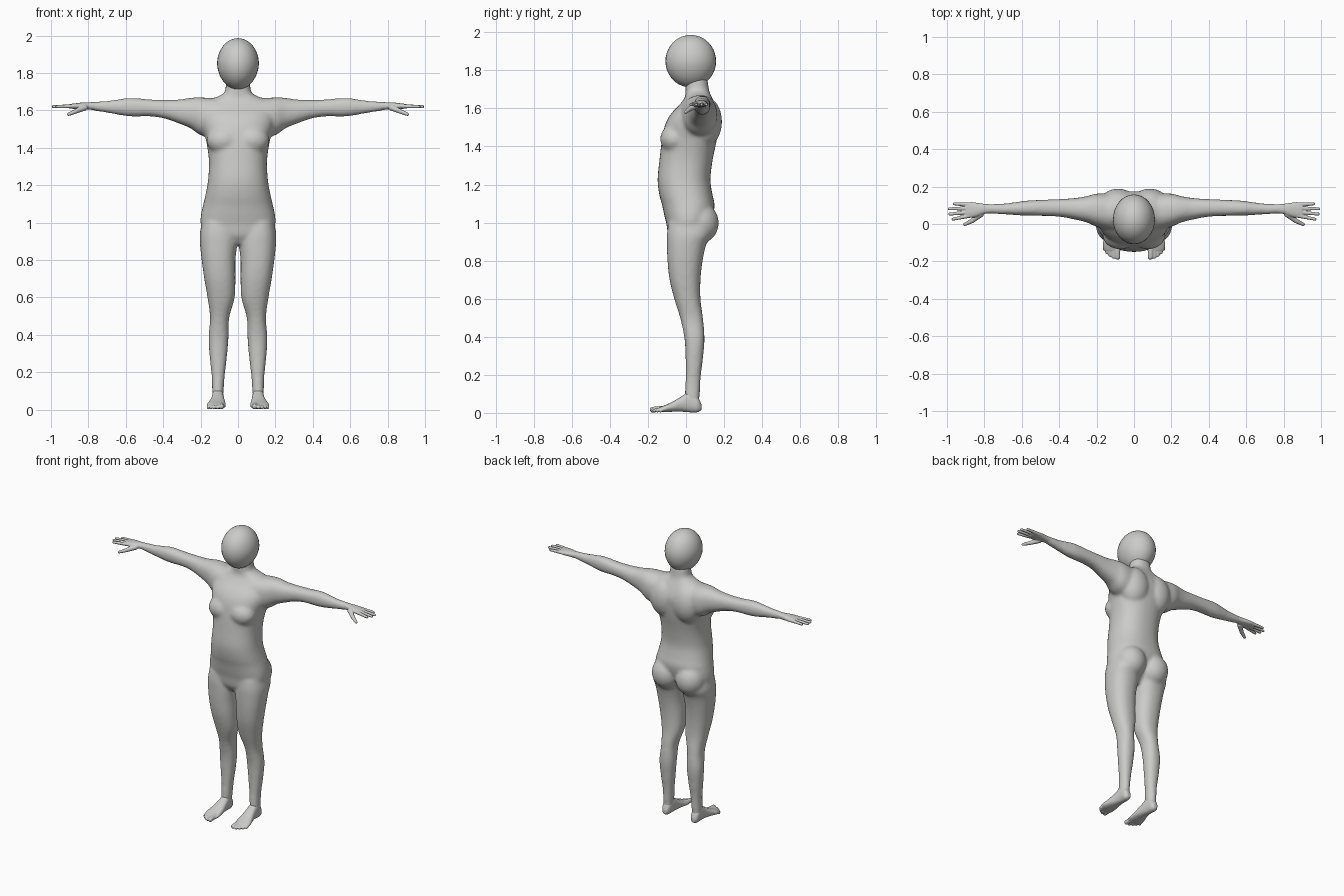
import bpy, bmesh, math
from mathutils import Vector, Matrix

cube = bpy.data.objects.get("Cube")
if cube:
    bpy.data.objects.remove(cube)

SIDES = 32
skin = bpy.data.materials.new("light_grey")
skin.use_nodes = True
GREY = (0.6, 0.6, 0.59, 1)
skin.diffuse_color = GREY
skin.node_tree.nodes["Principled BSDF"].inputs["Base Color"].default_value = GREY


def resample(rows, steps=5):
    """Smooth the rows with a Catmull-Rom curve."""
    out = []
    for i in range(len(rows) - 1):
        p0, p1, p2 = rows[max(i - 1, 0)], rows[i], rows[i + 1]
        p3 = rows[min(i + 2, len(rows) - 1)]
        for k in range(steps):
            t = k / steps
            out.append([0.5 * (2 * b + (c - a) * t + (2 * a - 5 * b + 4 * c - d) * t * t
                               + (3 * b - a - 3 * c + d) * t ** 3)
                        for a, b, c, d in zip(p0, p1, p2, p3)])
    return out + [list(rows[-1])]


def loft(bm, axis, rows, side=1, power=2.3):
    """Skin rounded sections: (position, a low, a high, b low, b high)."""
    u, v = [i for i in range(3) if i != axis]
    rings = []
    for pos, a0, a1, b0, b1 in resample(rows):
        ring = []
        for k in range(SIDES):
            t = 2 * math.pi * k / SIDES
            c, s = math.cos(t), math.sin(t)
            co = [0, 0, 0]
            co[axis] = pos
            co[u] = (a0 + a1) / 2 + (a1 - a0) / 2 * math.copysign(abs(c) ** (2 / power), c)
            co[v] = (b0 + b1) / 2 + (b1 - b0) / 2 * math.copysign(abs(s) ** (2 / power), s)
            co[0] *= side
            ring.append(bm.verts.new(co))
        rings.append(ring)
    for r, q in zip(rings, rings[1:]):
        for k in range(SIDES):
            n = (k + 1) % SIDES
            bm.faces.new((r[k], r[n], q[n], q[k]))
    bm.faces.new(rings[0])
    bm.faces.new(rings[-1])


def ball(bm, centre, radii, side=1):
    m = Matrix.Translation((centre[0] * side, *centre[1:])) @ Matrix.Diagonal((*radii, 1))
    bmesh.ops.create_uvsphere(bm, u_segments=32, v_segments=20, radius=1, matrix=m)


def digit(bm, start, end, r0, r1, side):
    """A tapered finger or toe with rounded ends."""
    a, b = [Vector((p[0] * side, p[1], p[2])) for p in (start, end)]
    d = b - a
    m = Matrix.Translation((a + b) / 2) @ d.to_track_quat("Z", "Y").to_matrix().to_4x4()
    bmesh.ops.create_cone(bm, cap_ends=True, segments=16, radius1=r0, radius2=r1,
                          depth=d.length, matrix=m)
    ball(bm, a, (r0,) * 3)
    ball(bm, b, (r1,) * 3)


def finish(name, bm, voxel=None, smooth=0, swell=0):
    bmesh.ops.recalc_face_normals(bm, faces=bm.faces)
    for f in bm.faces:
        f.smooth = True
    mesh = bpy.data.meshes.new(name)
    bm.to_mesh(mesh)
    bm.free()
    mesh.materials.append(skin)
    ob = bpy.data.objects.new(name, mesh)
    bpy.context.collection.objects.link(ob)
    if voxel:
        mod = ob.modifiers.new("fuse", "REMESH")
        mod.mode = "VOXEL"
        mod.voxel_size = voxel
        mod.use_smooth_shade = True
        mod = ob.modifiers.new("soften", "SMOOTH")
        mod.iterations = smooth
        mod = ob.modifiers.new("swell", "DISPLACE")
        mod.mid_level = 0
        mod.strength = swell
    return ob


# Torso and neck: height, half width, front, back
torso = [(.885, .06, -.06, .05), (.93, .17, -.09, .08), (.99, .197, -.1, .12),
         (1.04, .196, -.112, .14), (1.095, .184, -.124, .148), (1.147, .172, -.138, .137),
         (1.226, .158, -.147, .126), (1.33, .153, -.137, .138), (1.437, .168, -.124, .16),
         (1.515, .19, -.107, .17), (1.57, .195, -.077, .17), (1.62, .185, -.03, .152),
         (1.655, .15, -.005, .135), (1.675, .1, 0, .125), (1.7, .068, 0, .118),
         (1.76, .062, 0, .11)]
# Leg: height, inner, outer, front, back
leg = [(1, .02, .19, -.09, .12), (.94, .01, .202, -.098, .13), (.885, .007, .201, -.098, .104),
       (.8, .016, .192, -.095, .085), (.7, .016, .178, -.084, .074),
       (.595, .021, .16, -.058, .074), (.49, .05, .147, -.026, .088),
       (.384, .053, .155, -.005, .095), (.28, .062, .149, 0, .086),
       (.174, .074, .138, 0, .074), (.09, .08, .136, -.004, .07), (.04, .084, .134, 0, .068)]
# Arm: reach, front, back, bottom, top
arm = [(.1, -.04, .16, 1.44, 1.66), (.2, -.012, .16, 1.47, 1.667), (.25, .01, .147, 1.505, 1.665),
       (.31, .025, .137, 1.53, 1.656), (.39, .04, .131, 1.558, 1.654),
       (.47, .045, .128, 1.57, 1.656), (.578, .047, .122, 1.57, 1.664),
       (.685, .053, .108, 1.587, 1.65), (.8, .06, .104, 1.606, 1.642)]

body = bmesh.new()
loft(body, 2, [(z, -w, w, f, b) for z, w, f, b in torso])
for s in (1, -1):
    loft(body, 2, leg, s)
    loft(body, 0, arm, s)
    ball(body, (.09, .073, .998), (.095, .097, .105), s)     # buttock
    ball(body, (.085, .1, 1.53), (.1, .087, .13), s)         # shoulder blade
    ball(body, (.075, -.06, 1.44), (.09, .073, .075), s)     # chest
finish("body", body, .01, 9, .0025)

# Head
head = bmesh.new()
ball(head, (0, .025, 1.848), (.112, .133, .138))
for v in head.verts:
    drop = max(0, 1.848 - v.co.z)
    v.co.x *= 1 - .5 * drop
finish("head", head)

# Hand: reach, front, back, bottom, top
palm = [(.765, .058, .104, 1.603, 1.644), (.8, .055, .107, 1.605, 1.642),
        (.835, .042, .112, 1.606, 1.641), (.87, .034, .116, 1.608, 1.637),
        (.9, .034, .113, 1.611, 1.633)]
knuckles_y = (.043, .063, .084, .104)
tips = [(.968, .026), (.986, .053), (.988, .081), (.96, .108)]
# Foot: depth, inner, outer, bottom, top
sole = [(.08, .095, .122, .015, .045), (.06, .083, .136, .004, .085), (.02, .078, .138, .004, .112),
        (-.02, .074, .143, .007, .088), (-.07, .068, .157, .007, .058),
        (-.11, .066, .167, .005, .04), (-.14, .07, .158, .005, .028)]
toes = [(.088, -.176, .014), (.11, -.176, .0095), (.128, -.166, .009),
        (.145, -.152, .0085), (.159, -.134, .008)]

for s, label in ((1, "left"), (-1, "right")):
    hand = bmesh.new()
    loft(hand, 0, palm, s)
    for y, (tx, ty) in zip(knuckles_y, tips):
        digit(hand, (.885, y, 1.622), (tx, ty, 1.62), .0105, .0075, s)
    digit(hand, (.82, .052, 1.615), (.865, .017, 1.596), .016, .012, s)
    digit(hand, (.865, .017, 1.596), (.906, -.003, 1.579), .012, .008, s)
    finish(label + "_hand", hand, .0035, 4, .0008)

    foot = bmesh.new()
    loft(foot, 1, sole, s)
    for x, y, r in toes:
        digit(foot, (x * .9 + .012, -.115, .022), (x, y, r + .003), r * 1.1, r, s)
    finish(label + "_foot", foot, .004, 5, .001)
